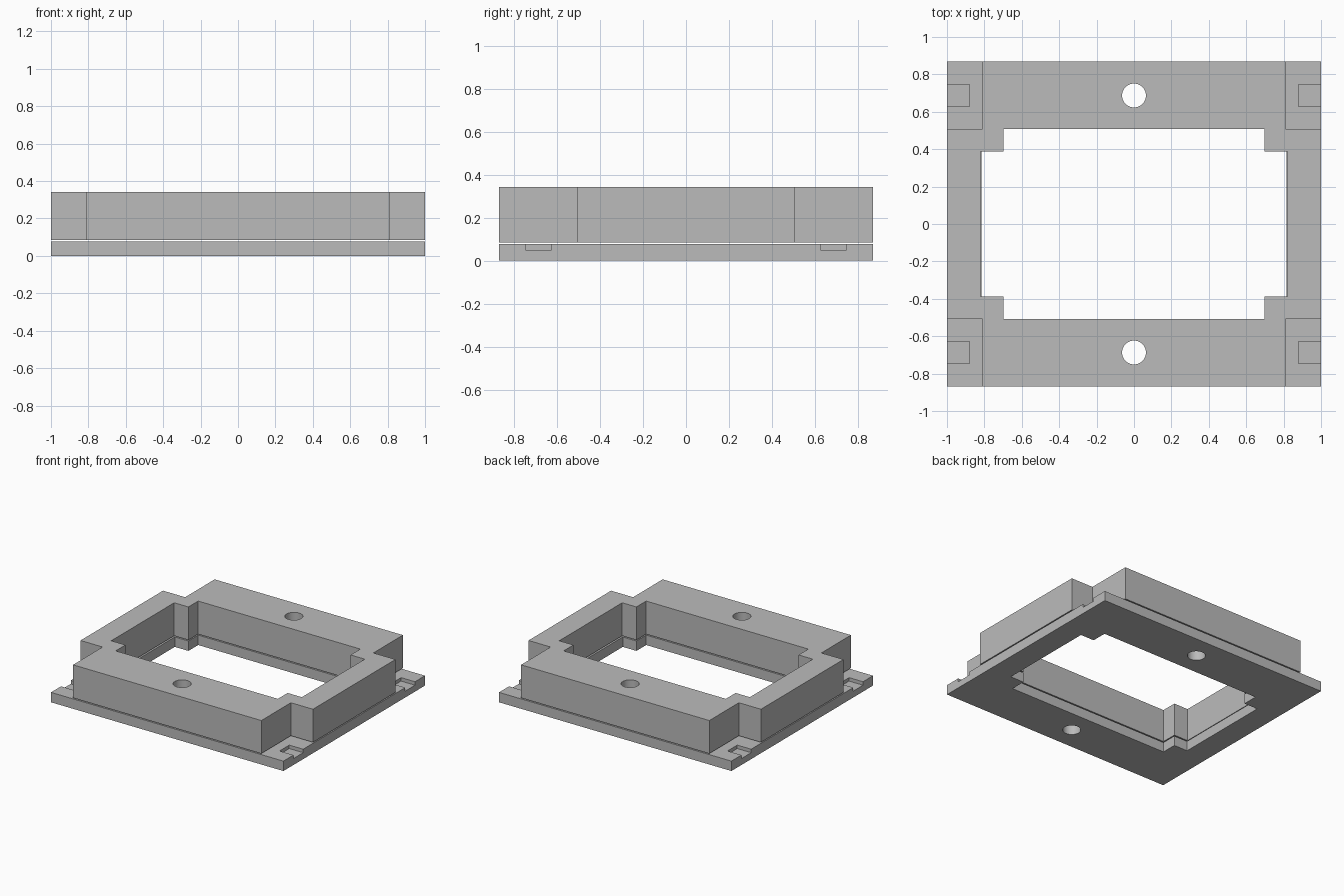
import bpy, bmesh
from mathutils import Matrix

default = bpy.data.objects.get("Cube")
if default:
    bpy.data.objects.remove(default, do_unlink=True)

HALF_Y = 0.87        # half depth of the frame
ARM_Y = 0.507        # half depth of the side arms and of the opening
PLATE_TOP = 0.077
BODY_LOW, BODY_TOP = 0.085, 0.342

grey = bpy.data.materials.new("light grey")
grey.use_nodes = True
grey.diffuse_color = (0.5, 0.5, 0.5, 1)
grey.node_tree.nodes["Principled BSDF"].inputs["Base Color"].default_value = (0.5, 0.5, 0.5, 1)


def cross(wide_x, narrow_x, wide_y, narrow_y):
    """Outline of a rectangle with its four corners notched."""
    corner = [(wide_x, narrow_y), (narrow_x, narrow_y), (narrow_x, wide_y)]
    points = []
    for sx, sy in ((1, 1), (-1, 1), (-1, -1), (1, -1)):
        part = [(sx * x, sy * y) for x, y in corner]
        points += part if sx * sy > 0 else part[::-1]
    return points


def add_object(name, bm):
    bmesh.ops.recalc_face_normals(bm, faces=bm.faces)
    mesh = bpy.data.meshes.new(name)
    bm.to_mesh(mesh)
    bm.free()
    mesh.materials.append(grey)
    obj = bpy.data.objects.new(name, mesh)
    bpy.context.collection.objects.link(obj)
    return obj


def prism(name, outline, low, high):
    bm = bmesh.new()
    face = bm.faces.new([bm.verts.new((x, y, low)) for x, y in outline])
    side = bmesh.ops.extrude_face_region(bm, geom=[face])["geom"]
    verts = [v for v in side if isinstance(v, bmesh.types.BMVert)]
    bmesh.ops.translate(bm, verts=verts, vec=(0, 0, high - low))
    return add_object(name, bm)


def cut(obj, cutter):
    cutter.hide_render = True
    mod = obj.modifiers.new("cut", 'BOOLEAN')
    mod.operation = 'DIFFERENCE'
    mod.solver = 'EXACT'
    mod.object = cutter
    bpy.context.view_layer.objects.active = obj
    bpy.ops.object.modifier_apply(modifier=mod.name)
    bpy.data.objects.remove(cutter, do_unlink=True)


def cut_opening_and_holes(obj, opening_x):
    cut(obj, prism("opening_cutter", cross(opening_x, 0.698, ARM_Y, 0.387), -0.5, 1))
    for side in (-1, 1):
        bm = bmesh.new()
        bmesh.ops.create_cone(bm, cap_ends=True, segments=48, radius1=0.064, radius2=0.064,
                              depth=2, matrix=Matrix.Translation((0, side * 0.687, 0)))
        cut(obj, add_object("hole_cutter", bm))


# Base plate with opening, bolt holes and four edge slots
plate = prism("base_plate", [(1, HALF_Y), (-1, HALF_Y), (-1, -HALF_Y), (1, -HALF_Y)], 0, PLATE_TOP)
cut_opening_and_holes(plate, 0.815)
for sx in (-1, 1):
    for sy in (-1, 1):
        slot = [(sx * x, sy * y) for x, y in ((0.88, 0.627), (1.1, 0.627), (1.1, 0.747), (0.88, 0.747))]
        cut(plate, prism("slot_cutter", slot, 0.05, 0.2))

# Upper frame with notched corners, floating just above the plate
frame = prism("upper_frame", cross(1, 0.81, HALF_Y, ARM_Y), BODY_LOW, BODY_TOP)
cut_opening_and_holes(frame, 0.82)

# Smooth hole walls, sharp edges elsewhere
for obj in (plate, frame):
    bpy.ops.object.select_all(action='DESELECT')
    obj.select_set(True)
    bpy.context.view_layer.objects.active = obj
    bpy.ops.object.shade_smooth_by_angle()
